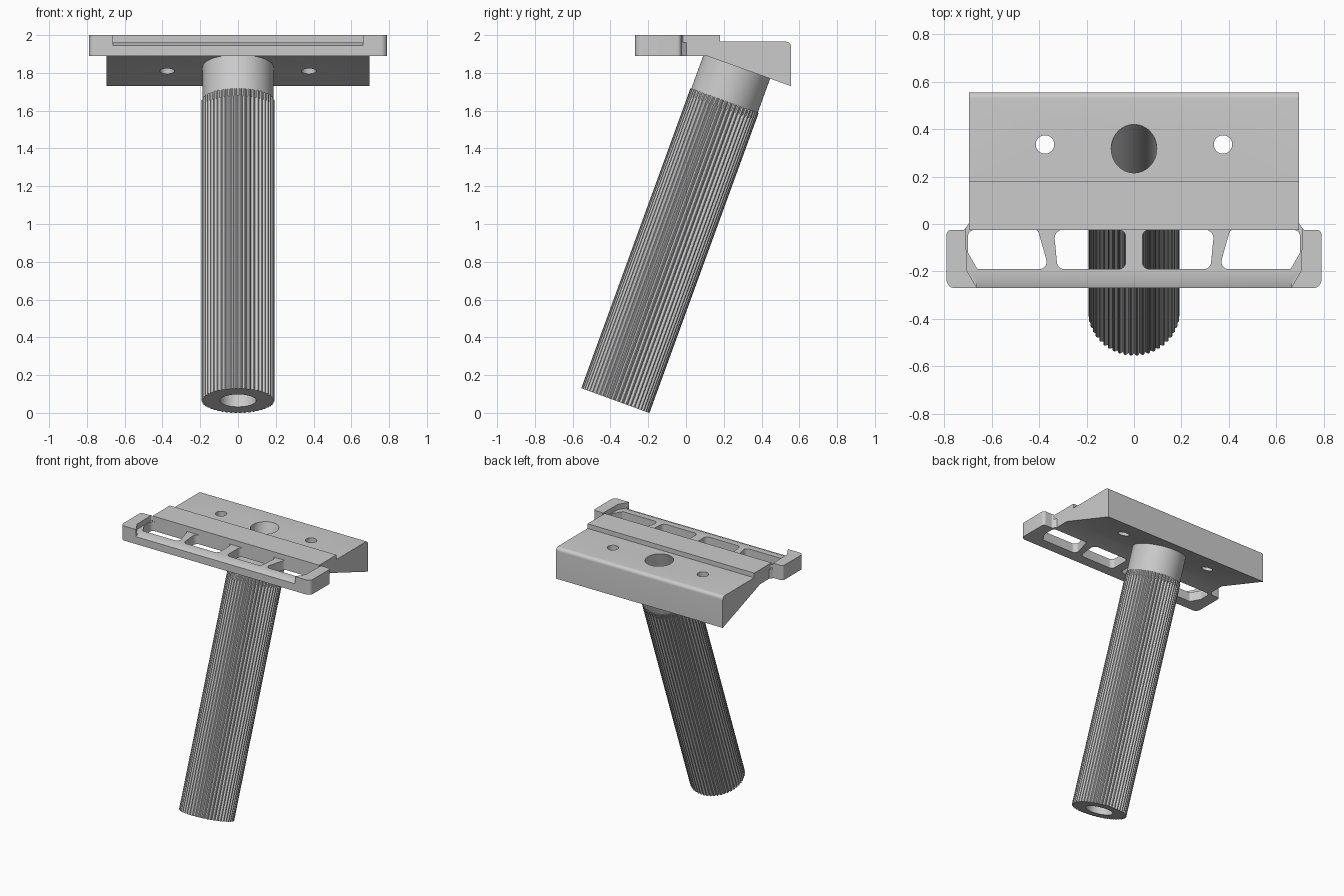
import bpy, bmesh, math
from mathutils import Matrix, Vector

cube = bpy.data.objects.get("Cube")
if cube:
    bpy.data.objects.remove(cube, do_unlink=True)

GREY = (0.6, 0.6, 0.6, 1.0)
metal = bpy.data.materials.new("grey_metal")
metal.use_nodes = True
metal.diffuse_color = GREY
metal.node_tree.nodes["Principled BSDF"].inputs["Base Color"].default_value = GREY

TILT = math.radians(20)
BASE = Vector((0, -0.374, 0.065))
HANDLE = Matrix.Translation(BASE) @ Matrix.Rotation(-TILT, 4, 'X')


def rounded(corners, steps=6):
    """Outline with rounded corners; each corner is (u, v, radius)."""
    out = []
    n = len(corners)
    for i, (u, v, r) in enumerate(corners):
        p = Vector((u, v))
        if r == 0:
            out.append(p)
            continue
        a = (Vector(corners[i - 1][:2]) - p).normalized()
        b = (Vector(corners[(i + 1) % n][:2]) - p).normalized()
        half = a.angle(b) / 2
        reach = r / math.tan(half)
        centre = p + (a + b).normalized() * (r / math.sin(half))
        start, end = p + a * reach - centre, p + b * reach - centre
        for k in range(steps + 1):
            d = start.lerp(end, k / steps).normalized() * r
            out.append(centre + d)
    return out


def circle(r, n=48, cx=0, cy=0):
    return [(cx + r * math.cos(2 * math.pi * i / n),
             cy + r * math.sin(2 * math.pi * i / n)) for i in range(n)]


def prism(name, outline, lo, hi, axis='z', matrix=None):
    """Extrude an outline along z (x, y points) or along x (y, z points)."""
    place = (lambda u, v, h: (u, v, h)) if axis == 'z' else (lambda u, v, h: (h, u, v))
    bm = bmesh.new()
    low = [bm.verts.new(place(u, v, lo)) for u, v in outline]
    high = [bm.verts.new(place(u, v, hi)) for u, v in outline]
    bm.faces.new(low)
    bm.faces.new(high)
    n = len(low)
    for i in range(n):
        j = (i + 1) % n
        bm.faces.new((low[i], low[j], high[j], high[i]))
    bmesh.ops.recalc_face_normals(bm, faces=bm.faces)
    if matrix:
        bm.transform(matrix)
    mesh = bpy.data.meshes.new(name)
    bm.to_mesh(mesh)
    bm.free()
    mesh.materials.append(metal)
    obj = bpy.data.objects.new(name, mesh)
    bpy.context.collection.objects.link(obj)
    return obj


def activate(obj):
    bpy.ops.object.select_all(action='DESELECT')
    obj.select_set(True)
    bpy.context.view_layer.objects.active = obj


def cut(obj, cutter):
    """Subtract the cutter and discard it."""
    activate(obj)
    mod = obj.modifiers.new("cut", 'BOOLEAN')
    mod.operation = 'DIFFERENCE'
    mod.solver = 'EXACT'
    mod.object = cutter
    bpy.ops.object.modifier_apply(modifier=mod.name)
    bpy.data.objects.remove(cutter, do_unlink=True)


def bore():
    return prism("bore_cutter", circle(0.096), -0.1, 2.3, matrix=HANDLE)


# Head block: stepped top, sloped underside, rounded back edge
profile = rounded([(-0.025, 1.89, 0), (0.11, 1.89, 0), (0.555, 1.73, 0),
                   (0.555, 1.965, 0.025), (0.18, 1.965, 0), (0.18, 2.0, 0),
                   (-0.025, 2.0, 0)])
block = prism("head_block", profile, -0.695, 0.695, 'x')
cut(block, bore())
for side in (-1, 1):
    cut(block, prism("screw_cutter", circle(0.039, 32, side * 0.375, 0.335), 1.6, 2.1))

# Blade frame: rounded plan with small gussets meeting the block
half = [(0.79, -0.27, 0.035), (0.79, -0.025, 0.02), (0.715, -0.025, 0.012),
        (0.69, 0.01, 0)]
mirrored = [(-x, y, r) for x, y, r in reversed(half)]
frame = prism("blade_frame", rounded(half + mirrored), 1.89, 2.0)

# Recessed seat between the raised ends, then the sloping front lip
seat = [(0.66, -0.272), (0.705, -0.195), (0.71, 0.05)]
seat += [(-x, y) for x, y in reversed(seat)]
cut(frame, prism("seat_cutter", seat, 1.96, 2.1))
lip = [(-0.235, 1.96), (-0.28, 1.942), (-0.28, 2.05), (-0.235, 2.05)]
cut(frame, prism("lip_cutter", lip, -0.663, 0.663, 'x'))

# Window openings either side of the centre strut
inner = [(0.035, -0.19, 0.03), (0.322, -0.19, 0.03), (0.338, -0.024, 0.035),
         (0.035, -0.024, 0.03)]
outer = [(0.358, -0.19, 0.03), (0.66, -0.19, 0.01), (0.70, -0.12, 0.01),
         (0.70, -0.024, 0.03), (0.405, -0.024, 0.02)]
for shape in (inner, outer):
    for side in (-1, 1):
        pts = [(side * x, y) for x, y in rounded(shape)]
        cut(frame, prism("window_cutter", pts, 1.8, 2.1))

# Handle: smooth neck and a fluted grip, bored through
neck = prism("handle_neck", circle(0.187, 64), 1.65, 1.89, matrix=HANDLE)
LOBES, STEPS = 48, 5
flutes = []
for i in range(LOBES * STEPS):
    a = 2 * math.pi * i / (LOBES * STEPS)
    r = 0.181 + 0.012 * abs(math.sin(a * LOBES / 2))
    flutes.append((r * math.cos(a), r * math.sin(a)))
grip = prism("handle_grip", flutes, 0.0, 1.69, matrix=HANDLE)
cut(neck, bore())
cut(grip, bore())

for part in (block, frame, neck, grip):
    activate(part)
    bpy.ops.object.shade_smooth_by_angle(angle=math.radians(30))
